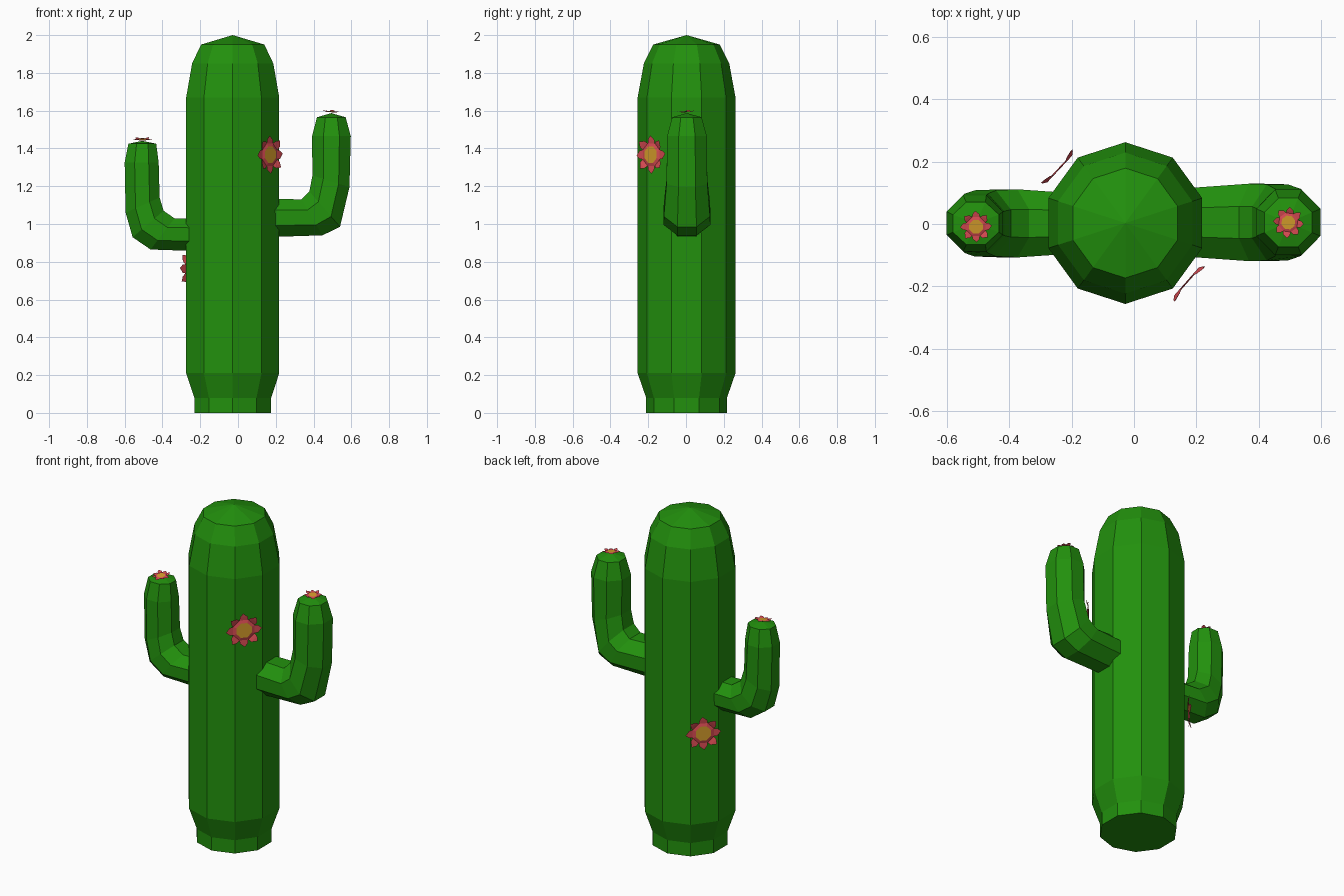
import bpy, bmesh, math
from mathutils import Vector

if "Cube" in bpy.data.objects:
    bpy.data.objects.remove(bpy.data.objects["Cube"])


def material(name, rgb):
    m = bpy.data.materials.new(name)
    m.diffuse_color = (*rgb, 1)
    m.use_nodes = True
    m.node_tree.nodes["Principled BSDF"].inputs["Base Color"].default_value = m.diffuse_color
    return m


GREEN = material("cactus_green", (0.016, 0.28, 0.004))
RED = material("petal_red", (0.68, 0.07, 0.085))
YELLOW = material("flower_yellow", (0.68, 0.34, 0.025))


def finish(bm, name, mats, fix_normals=True):
    if fix_normals:
        bmesh.ops.recalc_face_normals(bm, faces=bm.faces)
    me = bpy.data.meshes.new(name)
    bm.to_mesh(me)
    bm.free()
    for m in mats:
        me.materials.append(m)
    ob = bpy.data.objects.new(name, me)
    bpy.context.collection.objects.link(ob)
    return ob


def skin(name, rings, tip):
    """Join equal rings of points into a tube, flat at the start, pointed at the end."""
    bm = bmesh.new()
    loops = [[bm.verts.new(p) for p in ring] for ring in rings]
    n = len(loops[0])
    for a, b in zip(loops, loops[1:]):
        for i in range(n):
            j = (i + 1) % n
            bm.faces.new((a[i], a[j], b[j], b[i]))
    bm.faces.new(loops[0])
    top = bm.verts.new(tip)
    for i in range(n):
        bm.faces.new((loops[-1][i], loops[-1][(i + 1) % n], top))
    return finish(bm, name, [GREEN])


# Trunk: ten-sided profile of (radius, height)
CX, CY = -0.028, 0.003
profile = [(0.214, 0), (0.214, 0.08), (0.259, 0.21), (0.259, 1.67), (0.226, 1.85), (0.176, 1.95)]
skin("trunk",
     [[(CX + r * math.sin(i * math.tau / 10), CY + r * math.cos(i * math.tau / 10), z)
       for i in range(10)] for r, z in profile],
     (CX, CY, 2.0))


# Arms: eight-sided rings, flats facing the outer and inner side of the bend
def arm(name, sections, tip, y):
    k8 = 1 / math.cos(math.pi / 8)
    rings = []
    for ox, oz, ix, iz, w in sections:
        c = Vector(((ox + ix) / 2, y, (oz + iz) / 2))
        h = Vector(((ox - ix) / 2, 0, (oz - iz) / 2)) * k8
        side = Vector((0, w * k8, 0))
        rings.append([c + h * math.cos((k + 0.5) * math.tau / 8)
                      + side * math.sin((k + 0.5) * math.tau / 8) for k in range(8)])
    skin(name, rings, tip)


arm("right_arm", [
    (0.13, 0.93, 0.13, 1.135, 0.107),
    (0.447, 0.94, 0.336, 1.13, 0.124),
    (0.54, 0.985, 0.378, 1.172, 0.122),
    (0.59, 1.195, 0.394, 1.257, 0.108),
    (0.597, 1.465, 0.392, 1.465, 0.105),
    (0.57, 1.565, 0.418, 1.565, 0.078)], (0.494, 0.005, 1.587), 0.005)
arm("left_arm", [
    (-0.17, 0.855, -0.17, 1.03, 0.095),
    (-0.463, 0.865, -0.336, 1.03, 0.109),
    (-0.558, 0.93, -0.394, 1.07, 0.106),
    (-0.595, 1.06, -0.415, 1.14, 0.095),
    (-0.6, 1.325, -0.42, 1.325, 0.09),
    (-0.58, 1.425, -0.433, 1.425, 0.068)], (-0.506, 0.002, 1.44), 0.002)


# Flowers: a yellow disc with eight pointed petals
def flower(name, centre, normal, R):
    bm = bmesh.new()

    def pt(r, a, h):
        return bm.verts.new((r * R * math.cos(a), r * R * math.sin(a), h * R))

    n, step = 8, math.tau / 8
    inner = [pt(0.46, (i - 0.5) * step, 0.05) for i in range(n)]
    valley = [pt(0.64, (i - 0.5) * step, 0.0) for i in range(n)]
    bm.faces.new(inner).material_index = 1
    for i in range(n):
        j = (i + 1) % n
        a = i * step
        lift = 0.14 if i % 2 else 0.03
        left = pt(0.82, a - 0.27, lift * 0.6)
        right = pt(0.82, a + 0.27, lift * 0.6)
        tip = pt(1.0, a + 0.05, lift)
        bm.faces.new((inner[i], valley[i], valley[j], inner[j]))
        bm.faces.new((valley[i], left, right, valley[j]))
        bm.faces.new((left, tip, right))
    ob = finish(bm, name, [RED, YELLOW], False)
    ob.location = centre
    ob.rotation_euler = Vector(normal).to_track_quat('Z', 'Y').to_euler()


flower("right_arm_flower", (0.494, 0.005, 1.594), (0.06, -0.08, 1), 0.05)
flower("left_arm_flower", (-0.506, -0.008, 1.447), (0, -0.15, 1), 0.051)
flower("front_trunk_flower", (0.168, -0.184, 1.367), (0.75, -0.66, 0), 0.101)
flower("back_trunk_flower", (-0.238, 0.176, 0.763), (-0.73, 0.68, 0), 0.099)
